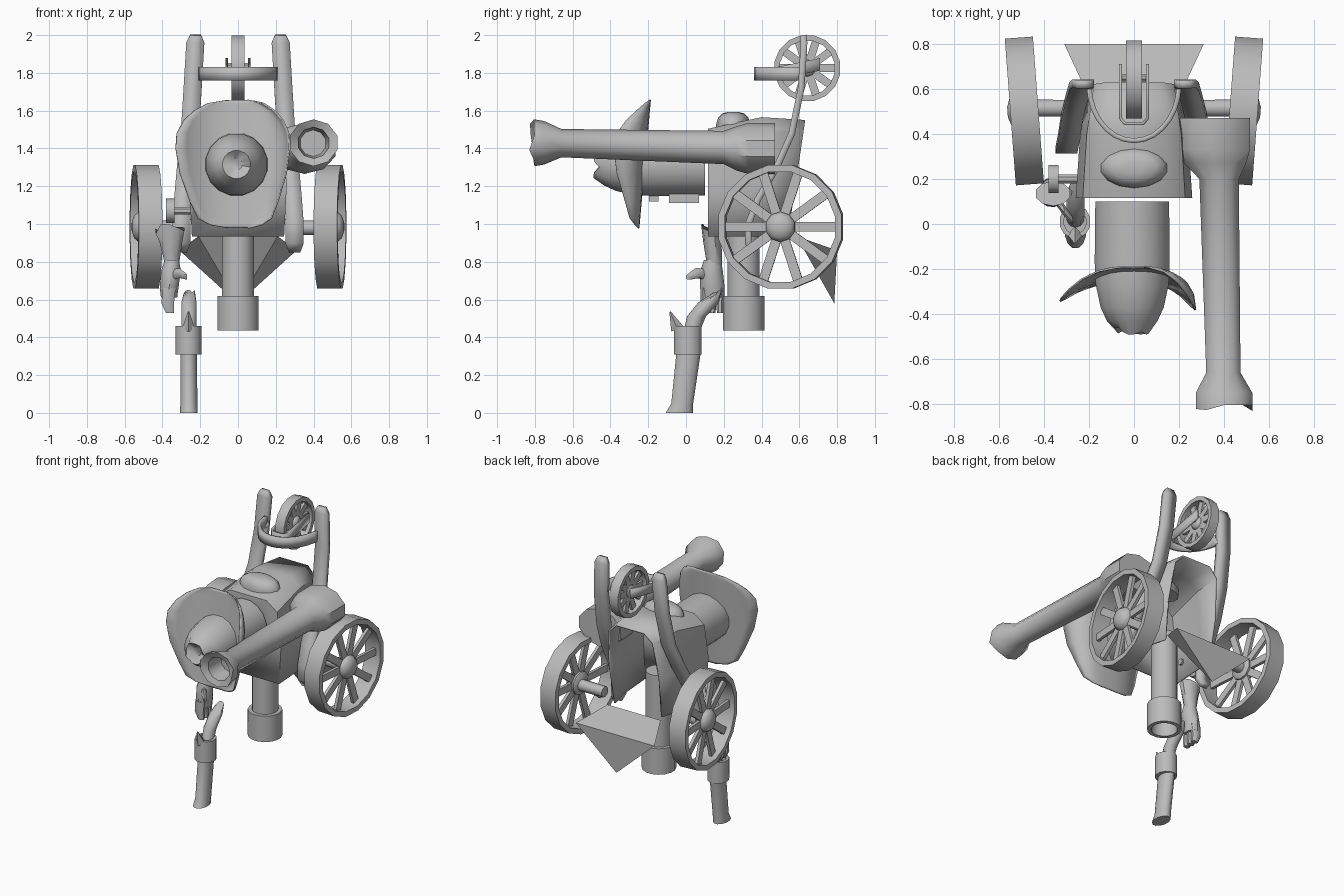
import bpy, bmesh, math, random
from mathutils import Matrix, Vector

random.seed(4)
cube = bpy.data.objects.get("Cube")
if cube:
    bpy.data.objects.remove(cube, do_unlink=True)

grey = bpy.data.materials.new("plain grey")
grey.use_nodes = True
grey.diffuse_color = (0.5, 0.5, 0.5, 1)
bsdf = next(n for n in grey.node_tree.nodes if n.type == 'BSDF_PRINCIPLED')
bsdf.inputs["Base Color"].default_value = (0.5, 0.5, 0.5, 1)


def finish(name, bm, thick=0, matrix=None):
    """Turn a bmesh into a shaded object, optionally given a wall thickness."""
    bmesh.ops.recalc_face_normals(bm, faces=bm.faces)
    if matrix:
        bm.transform(matrix)
    me = bpy.data.meshes.new(name)
    bm.to_mesh(me)
    bm.free()
    me.materials.append(grey)
    ob = bpy.data.objects.new(name, me)
    bpy.context.scene.collection.objects.link(ob)
    if thick:
        mod = ob.modifiers.new("wall", 'SOLIDIFY')
        mod.thickness = thick
        mod.offset = 0
    bpy.ops.object.select_all(action='DESELECT')
    ob.select_set(True)
    bpy.context.view_layer.objects.active = ob
    bpy.ops.object.shade_smooth_by_angle(angle=math.radians(40))
    return ob


def loft(bm, stations, sides=10, axis='Z', closed=False):
    """Skin elliptical rings (a, b, t, ra, rb[, jag]) placed along an axis."""
    place = {'X': lambda a, b, t: (t, a, b),
             'Y': lambda a, b, t: (a, t, b),
             'Z': lambda a, b, t: (a, b, t)}[axis]
    rings = []
    for a, b, t, ra, rb, *jag in stations:
        ring = []
        for i in range(sides):
            ang = (i + 0.5) * math.tau / sides
            dt = random.uniform(-1, 1) * jag[0] if jag else 0
            ring.append(bm.verts.new(place(a + ra * math.cos(ang),
                                           b + rb * math.sin(ang), t + dt)))
        rings.append(ring)
    pairs = list(zip(rings, rings[1:]))
    if closed:
        pairs.append((rings[-1], rings[0]))
    else:
        bm.faces.new(rings[0])
        bm.faces.new(rings[-1])
    for p, q in pairs:
        for i in range(sides):
            j = (i + 1) % sides
            bm.faces.new((p[i], p[j], q[j], q[i]))


def lofted(name, stations, sides=10, axis='Z'):
    bm = bmesh.new()
    loft(bm, stations, sides, axis)
    return finish(name, bm)


def round_loft(name, a, b, profile, sides=10, axis='Z'):
    """Loft with a straight axis and circular (t, radius[, jag]) profile."""
    return lofted(name, [(a, b, t, r, r, *j) for t, r, *j in profile], sides, axis)


def box(bm, centre, size, rot=None):
    m = Matrix.Translation(centre) @ Matrix.Diagonal((*size, 1))
    bmesh.ops.create_cube(bm, size=1, matrix=(rot @ m) if rot else m)


def sheet(name, rows, thick):
    """Thin skin over a grid of points."""
    bm = bmesh.new()
    grid = [[bm.verts.new(c) for c in row] for row in rows]
    for p, q in zip(grid, grid[1:]):
        for i in range(len(p) - 1):
            bm.faces.new((p[i], p[i + 1], q[i + 1], q[i]))
    return finish(name, bm, thick)


def ribbon(name, points, half, thick):
    """Flat strip following (x, y, z[, width scale]) points."""
    rows = []
    for x, y, z, *scale in points:
        h = Vector(half) * (scale[0] if scale else 1)
        rows.append([Vector((x, y, z)) - h, Vector((x, y, z)) + h])
    return sheet(name, rows, thick)


def wheel(name, radius, rim, width, hub, spokes, matrix, offset=0.0):
    """Spoked wheel about the x axis, with its domed hub facing +x."""
    bm = bmesh.new()
    w, inner = width / 2, radius - rim
    loft(bm, [(0, 0, x, r, r) for x, r in
              ((-w, radius), (w, radius), (w, inner), (-w, inner))], 16, 'X', True)
    for i in range(spokes):
        box(bm, (offset, (inner + rim / 2) / 2, 0), (rim * 0.6, inner + rim / 2, rim * 1.4),
            Matrix.Rotation(i * math.tau / spokes, 4, 'X'))
    loft(bm, [(0, 0, offset + x * hub, r * hub, r * hub) for x, r in
              ((-0.5, 0.7), (-0.3, 1), (0.3, 1), (0.6, 0.75), (0.75, 0.3))], 10, 'X')
    return finish(name, bm, matrix=matrix)


# Road wheels, stub axles and curved side straps
for side, label in ((1, "left"), (-1, "right")):
    turn = -0.075 if side == 1 else math.pi + 0.075
    wheel(label + "_wheel", 0.333, 0.036, 0.125, 0.08, 10,
          Matrix.Translation((side * 0.487, 0.502, 0.985)) @ Matrix.Rotation(turn, 4, 'Z'), 0.015)
    round_loft(label + "_axle", 0.515, 0.98, [(side * 0.28, 0.038), (side * 0.48, 0.04)], 10, 'X')
    ribbon(label + "_strap", [(side * x, y, z, s) for x, y, z, s in (
        (0.225, 0.62, 2.0, 0.6), (0.226, 0.625, 1.96, 1), (0.24, 0.61, 1.72, 1),
        (0.255, 0.56, 1.48, 1), (0.275, 0.48, 1.3, 1), (0.29, 0.38, 1.13, 1),
        (0.3, 0.33, 1.0, 1), (0.3, 0.33, 0.9, 1), (0.3, 0.35, 0.855, 0.6))],
        (0.048, 0, 0), 0.035)

# Body shell, closed in front and open behind and below
bm = bmesh.new()
sections = []
for y, width, top, shear in ((0.12, 0.24, 1.5, 0), (0.4, 0.22, 1.56, 0), (0.63, 0.185, 1.545, 0.15)):
    half = [(width, 0.935), (width * 1.06, 1.22), (width * 0.93, top - 0.06), (width * 0.6, top)]
    outline = half + [(-x, z) for x, z in reversed(half)]
    sections.append([bm.verts.new((x, y - shear * (top - z), z)) for x, z in outline])
for p, q in zip(sections, sections[1:]):
    for i in range(len(p) - 1):
        bm.faces.new((p[i], p[i + 1], q[i + 1], q[i]))
bm.faces.new(sections[0])
finish("body_shell", bm, 0.012)

# Pointed rear flap hanging behind the body
bm = bmesh.new()
inner = [bm.verts.new((x, 0.585, 0.935)) for x in (-0.21, 0.21)]
outer = [bm.verts.new((x, 0.8, 0.86)) for x in (-0.31, 0.31)]
tip = bm.verts.new((0, 0.785, 0.58))
bm.faces.new((inner[0], inner[1], outer[1], outer[0]))
for a, b in ((outer[0], outer[1]), (inner[1], inner[0]), (inner[0], outer[0]), (outer[1], inner[1])):
    bm.faces.new((a, b, tip))
finish("rear_flap", bm)

# Oval lid on the body top
lofted("top_lid", [(0, 0.25, z, 0.15 * s, 0.09 * s) for z, s in
                   ((1.48, 1), (1.53, 1), (1.565, 0.88), (1.585, 0.65), (1.593, 0.3))], 14)

# Hollow pipe hanging beneath
round_loft("down_pipe", 0, 0.305, [(1.13, 0.086), (0.62, 0.086), (0.62, 0.112), (0.435, 0.112),
                                   (0.435, 0.085), (0.55, 0.08)], 16)

# Head with a broken open nose
round_loft("head", -0.008, 1.315, [(0.1, 0.167), (-0.17, 0.17), (-0.27, 0.165), (-0.37, 0.143),
                                   (-0.43, 0.115), (-0.475, 0.075, 0.02), (-0.45, 0.03)], 16, 'Y')
bm = bmesh.new()
box(bm, (0, -0.01, 1.135), (0.1, 0.16, 0.05))
box(bm, (0, -0.17, 1.14), (0.05, 0.05, 0.04))
finish("chin_block", bm)

# Shield-shaped collar, its sides swept forward, the left one folded tighter
rows = []
for z, w in ((1.655, 0.06), (1.64, 0.15), (1.6, 0.22), (1.55, 0.27), (1.48, 0.305), (1.4, 0.31),
             (1.27, 0.29), (1.12, 0.24), (1.03, 0.2), (0.995, 0.14), (0.98, 0.06)):
    row = []
    for u in (i / 6 - 1 for i in range(13)):
        x = w * (1.06 * u if u < 0 else 0.88 * math.sin(u * math.pi / 2))
        sweep = (0.13 if u < 0 else 0.17) * abs(u * w / 0.31) ** 2.7
        row.append((x, -0.19 - 0.09 * (1.655 - z) - sweep, z))
    rows.append(row)
sheet("collar", rows, 0.008)

# Long barrel arm with shoulder housing and flared hollow muzzle
lofted("barrel_arm", [
    (0.352, 1.4, 0.47, 0.172, 0.135), (0.352, 1.4, 0.33, 0.172, 0.135),
    (0.36, 1.4, 0.27, 0.145, 0.118), (0.378, 1.405, 0.2, 0.092, 0.088),
    (0.397, 1.428, -0.66, 0.08, 0.075), (0.4, 1.43, -0.75, 0.132, 0.115),
    (0.4, 1.43, -0.815, 0.132, 0.124, 0.018), (0.4, 1.43, -0.79, 0.085, 0.083),
    (0.397, 1.428, -0.66, 0.07, 0.07)], 10, 'Y')

# Broken arm: shoulder joint, torn forearm, palm, fingers and thumb
bm = bmesh.new()
loft(bm, [(0.2, 1.07, x, 0.065, 0.065) for x in (-0.38, -0.335)], 10, 'X')
loft(bm, [(0.2, 1.07, x, 0.022, 0.022) for x in (-0.34, -0.22)], 8, 'X')
finish("arm_joint", bm)
lofted("forearm", [(-0.36, 0.135, 0.975, 0.08, 0.055, 0.03), (-0.355, 0.14, 0.9, 0.062, 0.048),
                   (-0.35, 0.15, 0.8, 0.042, 0.042), (-0.355, 0.15, 0.76, 0.038, 0.038)], 10)
bm = bmesh.new()
loft(bm, [(-0.35, 0.14, 0.81, 0.04, 0.045), (-0.355, 0.135, 0.75, 0.055, 0.06),
          (-0.365, 0.14, 0.66, 0.052, 0.065), (-0.365, 0.145, 0.61, 0.045, 0.06)], 10)
for k in range(3):
    y = 0.1 + 0.04 * k
    loft(bm, [(-0.365, y, 0.66, 0.038, 0.025), (-0.372, y, 0.58, 0.036, 0.024),
              (-0.36, y, 0.53, 0.024, 0.017)], 8)
loft(bm, [(0.13, 0.73, -0.36, 0.03, 0.03), (0.06, 0.74, -0.31, 0.028, 0.028),
          (0.015, 0.72, -0.27, 0.016, 0.016)], 8, 'X')
finish("hand", bm)

# Broken leg: shin, knee sleeve and torn thigh
lofted("shin", [(-0.26, -0.035, 0.0, 0.048, 0.075), (-0.26, -0.02, 0.05, 0.047, 0.06),
                (-0.262, 0.015, 0.33, 0.045, 0.067)], 12)
lofted("knee_sleeve", [(-0.262, 0.01, 0.31, 0.07, 0.075), (-0.262, 0.01, 0.46, 0.07, 0.075),
                       (-0.262, 0.01, 0.46, 0.05, 0.055), (-0.262, 0.01, 0.42, 0.05, 0.055)], 12)
lofted("thigh", [(-0.26, 0.02, 0.4, 0.04, 0.04), (-0.26, 0.055, 0.51, 0.042, 0.05),
                 (-0.26, 0.12, 0.585, 0.042, 0.055), (-0.258, 0.165, 0.635, 0.03, 0.025, 0.02)], 10)
bm = bmesh.new()
bmesh.ops.create_cone(bm, cap_ends=True, segments=4, radius1=0.035, radius2=0.004, depth=0.1,
                      matrix=Matrix.Translation((-0.262, -0.065, 0.49)) @ Matrix.Rotation(0.4, 4, 'X'))
finish("knee_splinter", bm)

# Upper steering wheel unit: spoked wheel, fork and curved crossband
wheel("top_wheel", 0.177, 0.03, 0.07, 0.045, 10, Matrix.Translation((0, 0.642, 1.825)))
round_loft("top_wheel_pin", 0.65, 1.835, [(-0.065, 0.018), (0.065, 0.018)], 8, 'X')
ribbon("top_fork", [(-0.06, 0.71, 1.845), (-0.06, 0.47, 1.795), (-0.04, 0.445, 1.792),
                    (0.04, 0.445, 1.792), (0.06, 0.47, 1.795), (0.06, 0.71, 1.845)],
       (0, 0, 0.033), 0.014)
arc = [(0.2 * math.cos(t), 0.62 - 0.25 * math.sin(t), 1.795)
       for t in (math.pi * i / 14 for i in range(15))]
ribbon("crossband", arc, (0, 0, 0.036), 0.022)
